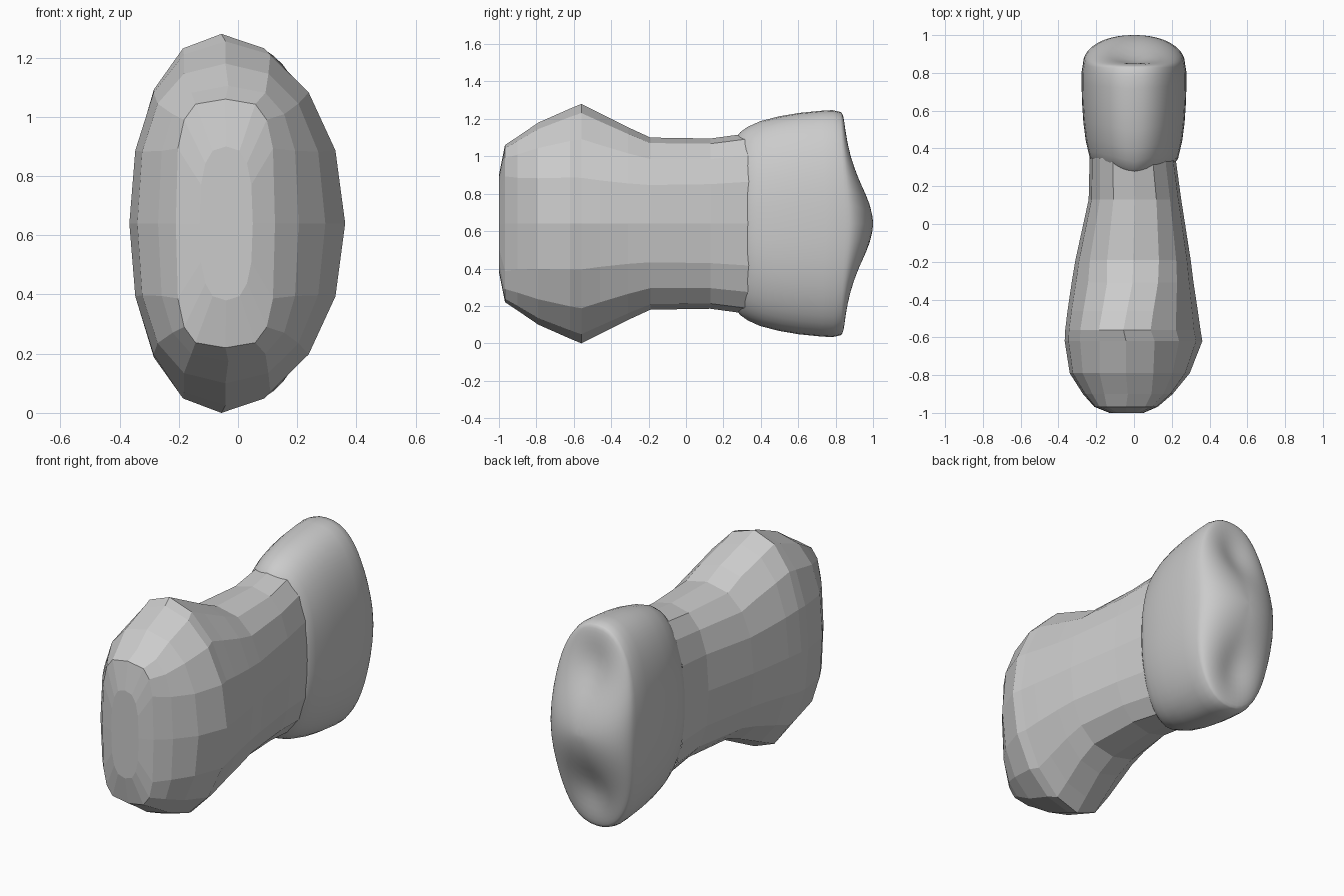
import bpy, bmesh, math
from math import sin, cos, tau, exp, sqrt

if "Cube" in bpy.data.objects:
    bpy.data.objects.remove(bpy.data.objects["Cube"])

ZC = 0.64  # height of the long axis


def oval(n, xl, xr, h, p, skew=0.0):
    """Superellipse cross-section as (x, z offset) pairs; skew shifts its tips."""
    pts = []
    for i in range(n):
        a = tau * i / n
        c, s = cos(a), sin(a)
        x = math.copysign(abs(c) ** (2 / p), c) * (xr - xl) / 2 + (xl + xr) / 2
        z = math.copysign(abs(s) ** (2 / p), s)
        pts.append((x + skew * z * z, z * h))
    return pts


def loft(name, rings, cap_start=False, cap_end=False):
    bm = bmesh.new()
    rows = [[bm.verts.new(p) for p in r] for r in rings]
    n = len(rows[0])
    for a, b in zip(rows, rows[1:]):
        for i in range(n):
            j = (i + 1) % n
            bm.faces.new((a[i], a[j], b[j], b[i]))
    if cap_start:
        bm.faces.new(rows[0])
    if cap_end:
        bm.faces.new(rows[-1])
    bmesh.ops.recalc_face_normals(bm, faces=bm.faces)
    me = bpy.data.meshes.new(name)
    bm.to_mesh(me)
    bm.free()
    ob = bpy.data.objects.new(name, me)
    bpy.context.collection.objects.link(ob)
    return ob


def faceted(name, sections, cap=False):
    rings = [[(x, s[0], ZC + z) for x, z in oval(16, *s[1:])] for s in sections]
    return loft(name, rings, cap_start=cap)


# Faceted front head, waist and collar: y, left, right, half height, squareness, skew
waist_front = (-0.19, -0.31, 0.30, 0.46, 2.4)
waist_back = (0.13, -0.24, 0.25, 0.455, 2.5)
faceted("front_head", [
    (-1.0, -0.13, 0.05, 0.26, 2.8),
    (-0.968, -0.21, 0.125, 0.42, 3.8),
    (-0.90, -0.27, 0.205, 0.465, 3.0),
    (-0.79, -0.34, 0.295, 0.54, 2.4, -0.02),
    (-0.62, -0.367, 0.362, 0.615, 2.1, -0.04),
    (-0.56, -0.364, 0.352, 0.64, 2.0, -0.05),
    (-0.46, -0.352, 0.338, 0.59, 2.05, -0.03),
    (-0.31, -0.33, 0.315, 0.515, 2.2),
    waist_front], cap=True)
faceted("waist", [waist_front, waist_back])
faceted("collar", [waist_back, (0.35, -0.235, 0.22, 0.485, 2.5)])


# Smooth rear pad: peaked back face with two hollows
def back_y(x, z, k):
    g = exp(-(abs(z) / 0.32) ** 1.8)
    y = 0.868 + 0.132 * g
    y -= (0.04 + 0.11 * g) * (1 - sqrt(max(0, 1 - k ** (3.2 - 1.0 * g))))
    d = (x / 0.11) ** 2 + ((abs(z) - 0.36) / 0.15) ** 2
    return y - 0.035 * exp(-d)


N = 48
rings = []
for f, w, h in [(0, 0.222, 0.47), (0.03, 0.233, 0.49), (0.1, 0.242, 0.517),
                (0.22, 0.256, 0.547), (0.4, 0.268, 0.573), (0.6, 0.275, 0.592),
                (0.8, 0.278, 0.603), (0.92, 0.277, 0.607), (1, 0.27, 0.597)]:
    ring = []
    for x, z in oval(N, -w, w, h, 2.3):
        y0 = 0.275 + 0.055 * min(1, abs(x) / 0.2)
        ring.append((x, y0 + f * (back_y(x, z, 1) - y0), ZC + z))
    rings.append(ring)
for k in (0.99, 0.965, 0.93, 0.88, 0.82, 0.75, 0.67, 0.58, 0.48, 0.38, 0.28, 0.18, 0.08, 0.02):
    rings.append([(x, back_y(x, z, k), ZC + z)
                  for x, z in oval(N, -0.27 * k, 0.27 * k, 0.597 * k, 2.3)])
pad = loft("rear_pad", rings, cap_end=True)
for poly in pad.data.polygons:
    poly.use_smooth = True
